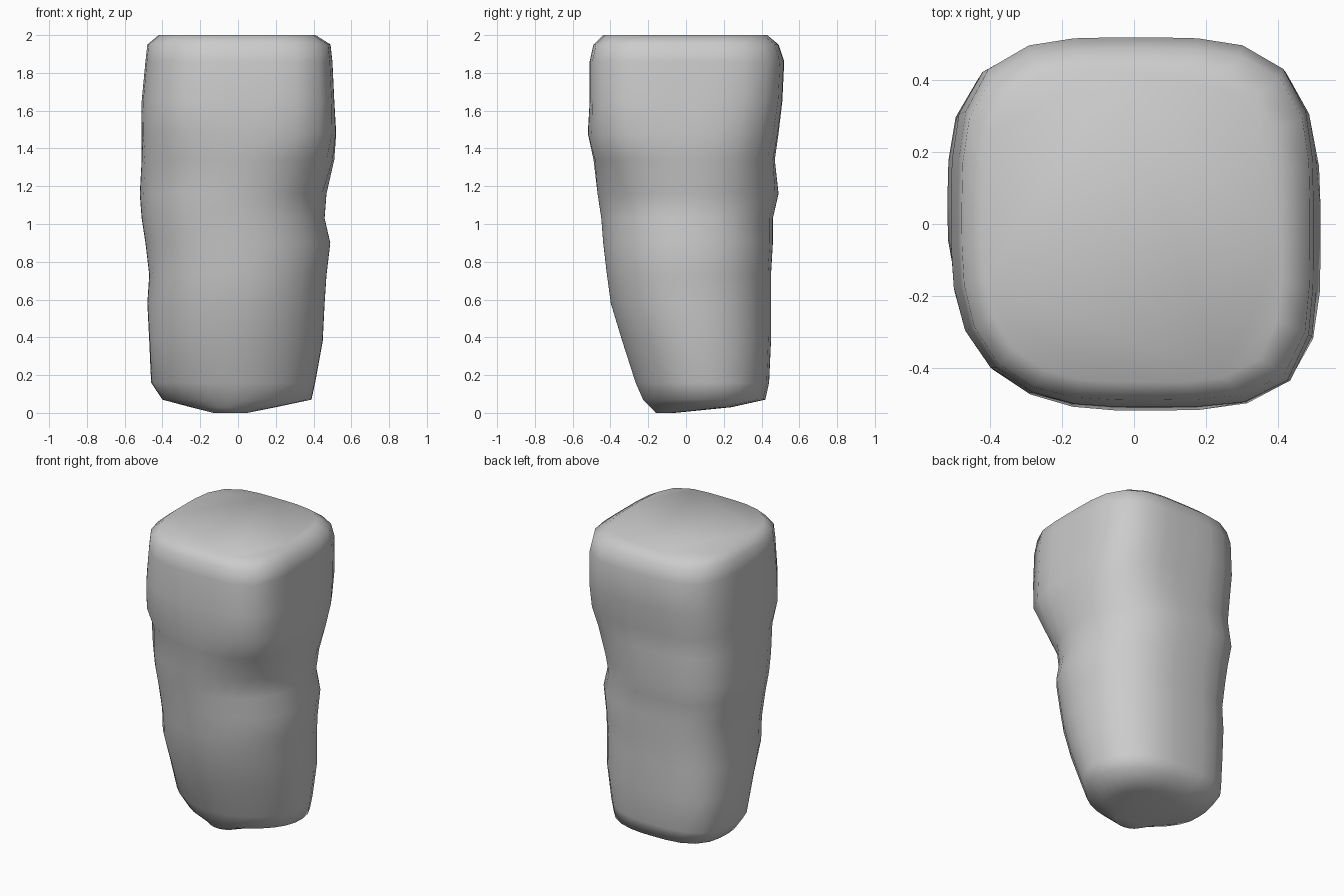
import bpy, bmesh, math
from mathutils import Vector

if "Cube" in bpy.data.objects:
    bpy.data.objects.remove(bpy.data.objects["Cube"])

SEGMENTS = 28

# Outline of the pillar: height, x min, x max, y min, y max
RINGS = [
    (0.00, -0.13, 0.05, -0.16, -0.06),
    (0.03, -0.25, 0.20, -0.19, 0.24),
    (0.07, -0.40, 0.39, -0.23, 0.42),
    (0.16, -0.46, 0.41, -0.27, 0.44),
    (0.38, -0.47, 0.45, -0.34, 0.45),
    (0.58, -0.48, 0.46, -0.40, 0.45),
    (0.73, -0.47, 0.47, -0.42, 0.45),
    (0.90, -0.49, 0.49, -0.44, 0.46),
    (1.03, -0.51, 0.46, -0.45, 0.46),
    (1.16, -0.52, 0.47, -0.47, 0.49),
    (1.34, -0.51, 0.51, -0.49, 0.47),
    (1.48, -0.51, 0.52, -0.52, 0.49),
    (1.65, -0.51, 0.51, -0.51, 0.51),
    (1.86, -0.49, 0.50, -0.51, 0.52),
    (1.95, -0.48, 0.49, -0.49, 0.49),
    (2.00, -0.42, 0.41, -0.44, 0.43),
]

# Squareness of back right, back left, front left, front right corners
FOOT = (2.3, 3.3, 1.8, 1.85)
WAIST = (2.3, 3.6, 2.2, 2.1)
HEAD = (3.7, 3.7, 3.0, 4.4)

# Weathered hollows: centre x, y, z and inward depth
DENTS = [
    (-0.38, -0.44, 1.75, 0.02),
    (-0.36, -0.44, 1.36, 0.02),
]


def blend(a, b, low, high, z):
    t = max(0, min(1, (z - low) / (high - low)))
    return a + (b - a) * t * t * (3 - 2 * t)


def ring_point(ring, i):
    z, x0, x1, y0, y1 = ring
    a = 2 * math.pi * (i + 0.5) / SEGMENTS
    q = int(a // (math.pi / 2))
    n = blend(FOOT[q], WAIST[q], 0, 0.8, z)
    n = blend(n, HEAD[q], 1.15, 1.65, z)
    c, s = math.cos(a), math.sin(a)
    r = (abs(c) ** n + abs(s) ** n) ** (-1 / n)
    p = Vector(((x0 + x1) / 2 + r * c * (x1 - x0) / 2,
                (y0 + y1) / 2 + r * s * (y1 - y0) / 2, z))
    push = 0
    for x, y, h, depth in DENTS:
        d = (p.x - x) ** 2 + (p.y - y) ** 2 + (2 * (z - h)) ** 2
        push += depth * math.exp(-d / 0.04)
    return p - Vector((p.x, p.y, 0)).normalized() * push


# Skin the rings into a closed stone pillar
bm = bmesh.new()
loops = [[bm.verts.new(ring_point(r, i)) for i in range(SEGMENTS)] for r in RINGS]
for low, high in zip(loops, loops[1:]):
    for i in range(SEGMENTS):
        j = (i + 1) % SEGMENTS
        bm.faces.new((low[i], low[j], high[j], high[i]))
bm.faces.new(loops[0][::-1])
bm.faces.new(loops[-1])
mesh = bpy.data.meshes.new("stone_pillar")
bm.to_mesh(mesh)
bm.free()
pillar = bpy.data.objects.new("stone_pillar", mesh)
bpy.context.collection.objects.link(pillar)
for poly in mesh.polygons:
    poly.use_smooth = True
